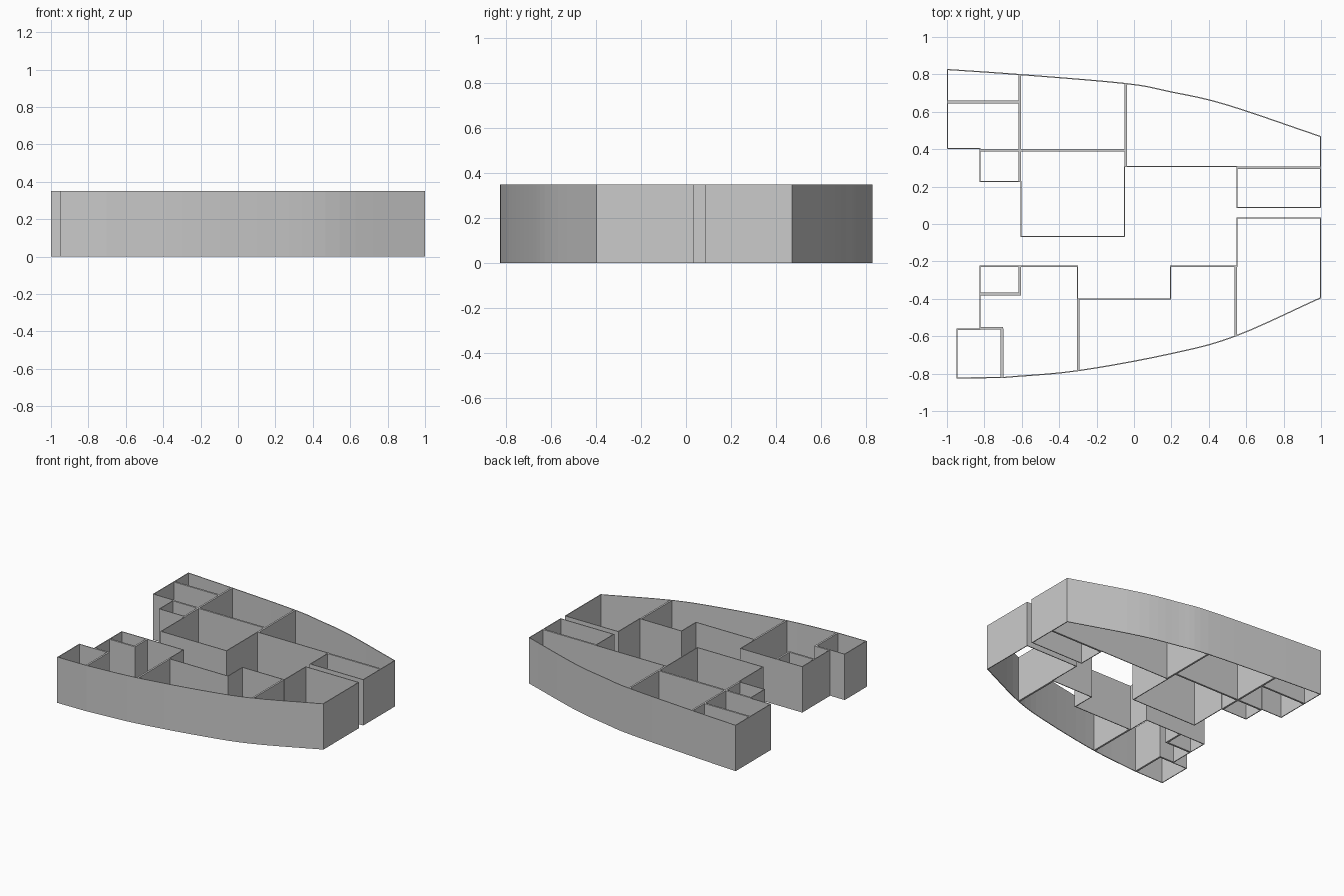
import bpy
import bmesh
from mathutils import Vector

HEIGHT = 0.35
SHELL = 0.006       # outer wall thickness
PARTITION = 0.014   # inner wall thickness

cube = bpy.data.objects.get("Cube")
if cube:
    bpy.data.objects.remove(cube, do_unlink=True)

grey = bpy.data.materials.new("plain grey")
grey.use_nodes = True
grey.diffuse_color = (0.6, 0.6, 0.6, 1)
grey.node_tree.nodes["Principled BSDF"].inputs["Base Color"].default_value = (0.6, 0.6, 0.6, 1)


def finish(bm, name):
    mesh = bpy.data.meshes.new(name)
    bm.to_mesh(mesh)
    bm.free()
    mesh.materials.append(grey)
    obj = bpy.data.objects.new(name, mesh)
    bpy.context.collection.objects.link(obj)
    return obj


def smooth_path(points, steps=5):
    """Spline running through all the given points."""
    p = [Vector(q) for q in points]
    p = [2 * p[0] - p[1]] + p + [2 * p[-1] - p[-2]]
    path = []
    for a, b, c, d in zip(p, p[1:], p[2:], p[3:]):
        for i in range(steps):
            t = i / steps
            path.append(b + (c - a) * t / 2 + (2 * a - 5 * b + 4 * c - d) * t**2 / 2
                        + (3 * b - a - 3 * c + d) * t**3 / 2)
    return path + [p[-2]]


def outer_wall(name, outline):
    """Closed wall standing on a counter-clockwise outline, thickened inward."""
    bm = bmesh.new()
    low = [bm.verts.new((x, y, 0)) for x, y in outline]
    high = [bm.verts.new((x, y, HEIGHT)) for x, y in outline]
    for i in range(len(low)):
        j = (i + 1) % len(low)
        bm.faces.new((low[i], low[j], high[j], high[i]))
    obj = finish(bm, name)
    mod = obj.modifiers.new("thickness", "SOLIDIFY")
    mod.thickness = SHELL
    mod.offset = -1
    mod.use_even_offset = True


def partition(name, x0, y0, x1, y1):
    """Straight inner wall along x or y, given by its centre line."""
    bm = bmesh.new()
    bmesh.ops.create_cube(bm, size=1)
    bmesh.ops.scale(bm, verts=bm.verts,
                    vec=(abs(x1 - x0) or PARTITION, abs(y1 - y0) or PARTITION, HEIGHT))
    bmesh.ops.translate(bm, verts=bm.verts, vec=((x0 + x1) / 2, (y0 + y1) / 2, HEIGHT / 2))
    finish(bm, name)


# Outer walls: straight stepped sides closed by one bowed facade
back_facade = smooth_path([(1, 0.47), (0.49, 0.642), (0.19, 0.711), (-0.045, 0.754),
                           (-0.612, 0.802), (-1, 0.829)])
outer_wall("back_outer_wall", [
    (-1, 0.4), (-0.827, 0.4), (-0.827, 0.225), (-0.607, 0.225), (-0.607, -0.07),
    (-0.047, -0.07), (-0.047, 0.304), (0.547, 0.304), (0.547, 0.085), (1, 0.085),
] + back_facade)

front_facade = smooth_path([(-0.703, -0.824), (-0.297, -0.787), (0.195, -0.697),
                            (0.543, -0.602), (1, -0.397)])
outer_wall("front_outer_wall", [(-0.95, -0.826)] + front_facade + [
    (1, 0.036), (0.547, 0.036), (0.547, -0.223), (0.193, -0.223), (0.193, -0.398),
    (-0.3, -0.398), (-0.3, -0.223), (-0.827, -0.223), (-0.827, -0.56), (-0.95, -0.56),
])

# Partitions of the back half
partition("back_long_partition", -0.611, 0.226, -0.611, 0.799)
partition("back_middle_partition", -0.045, 0.304, -0.045, 0.751)
partition("back_cross_partition", -0.826, 0.394, -0.05, 0.394)
partition("back_corner_partition", -0.998, 0.652, -0.611, 0.652)
partition("back_side_partition", 0.547, 0.301, 0.998, 0.301)

# Partitions of the front half
partition("front_side_partition", 0.543, -0.598, 0.543, -0.225)
partition("front_middle_partition", -0.299, -0.784, -0.299, -0.398)
partition("bath_partition", -0.825, -0.374, -0.604, -0.374)
partition("bath_end_partition", -0.611, -0.374, -0.611, -0.225)
partition("closet_partition", -0.827, -0.558, -0.7, -0.558)
partition("closet_end_partition", -0.706, -0.822, -0.706, -0.558)
